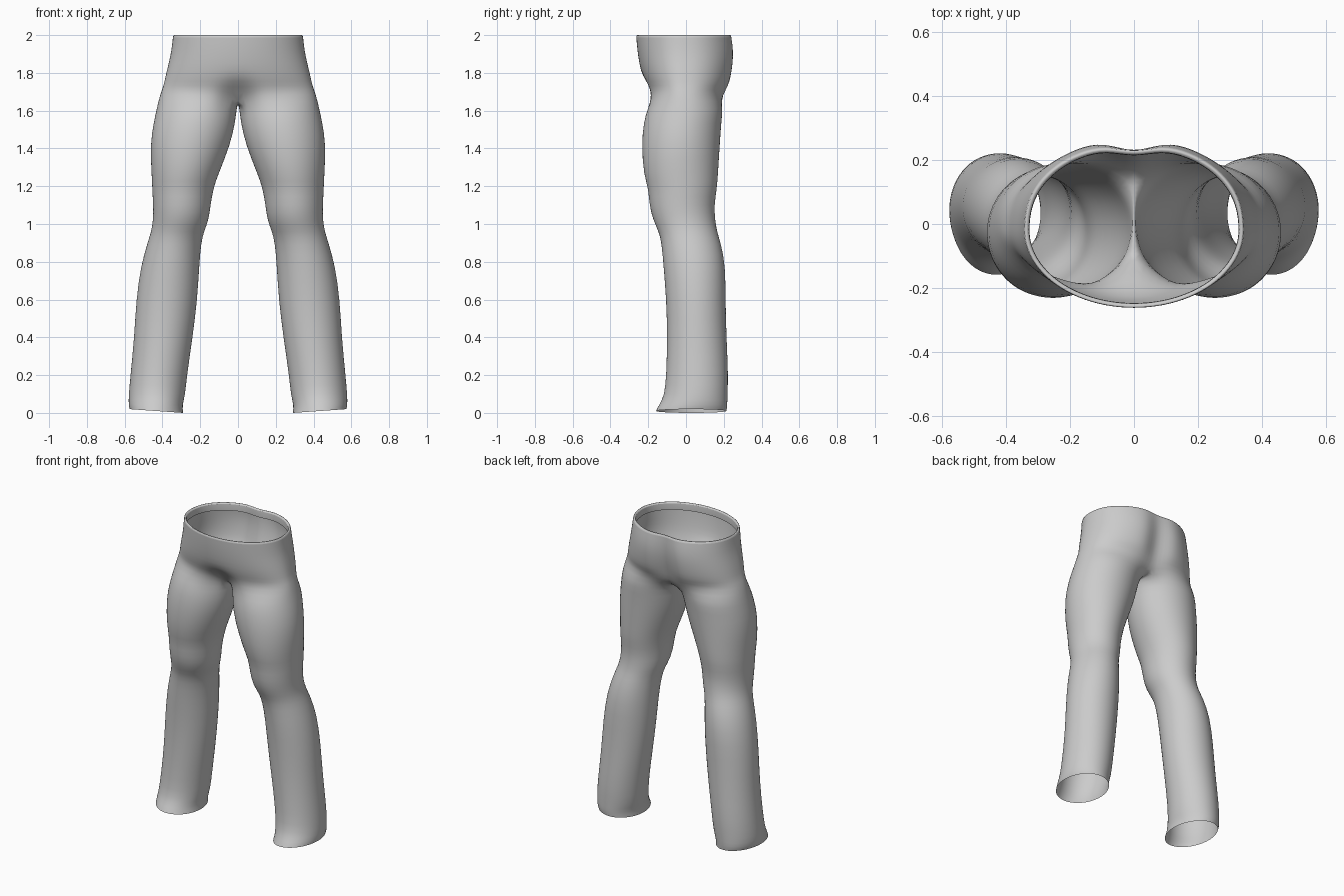
import bpy
import bmesh
from math import sin, cos, pi, exp, radians, copysign

cube = bpy.data.objects.get("Cube")
if cube:
    bpy.data.objects.remove(cube, do_unlink=True)

OUTER, INNER = 24, 8        # segments round the outside and inside of a leg
SPREAD = radians(145)       # where the outside of the leg meets the inseam

# Leg profile: height, inner x, outer x, front y, back y
LEG = [
    (0.00, .29, .575, -.16, .215), (0.04, .295, .58, -.145, .22),
    (0.09, .28, .58, -.115, .22), (0.20, .27, .57, -.105, .225),
    (0.40, .24, .55, -.10, .215), (0.60, .215, .54, -.105, .21),
    (0.78, .205, .515, -.12, .21), (0.90, .195, .48, -.13, .185),
    (0.96, .18, .46, -.145, .165), (1.02, .155, .45, -.175, .155),
    (1.10, .145, .45, -.195, .15), (1.19, .13, .455, -.20, .165),
    (1.26, .105, .458, -.225, .17), (1.42, .04, .467, -.237, .18),
    (1.54, .014, .447, -.225, .188), (1.61, .007, .432, -.205, .197),
]

# Hip profile: height, side x, front y, back y, front crease, back cleft
HIPS = [
    (1.69, .412, -.20, .21, .10, .04), (1.73, .395, -.21, .24, .03, .05),
    (1.78, .385, -.232, .255, .0, .05), (1.85, .368, -.248, .267, .0, .045),
    (1.92, .352, -.258, .27, .0, .04), (2.00, .345, -.265, .255, .0, .025),
]


def leg_ring(bm, z, x_in, x_out, y_front, y_back):
    cx, cy = (x_in + x_out) / 2, (y_front + y_back) / 2
    rx, ry = (x_out - x_in) / 2, (y_back - y_front) / 2
    angles = [-SPREAD + 2 * SPREAD * i / OUTER for i in range(OUTER + 1)]
    gap = 2 * pi - 2 * SPREAD
    angles += [SPREAD + gap * i / INNER for i in range(1, INNER)]
    hem = 0.01 if z == 0 else 0
    return [bm.verts.new((cx + rx * cos(a), cy + ry * sin(a),
                          z + hem * (1 + cos(a)))) for a in angles]


def hip_ring(bm, z, side, y_front, y_back, crease, cleft, inset=0, sag=0):
    ring = []
    mid = -0.02
    for i in range(OUTER + 1):
        t = -pi / 2 + pi * i / OUTER
        x = 0 if i in (0, OUTER) else (side - inset) * cos(t)
        depth = y_back - mid - inset if t > 0 else mid - y_front - inset
        power = 0.87 if t > 0 else 1.0
        y = mid + copysign(depth * abs(sin(t)) ** power, t)
        near = exp(-(x / 0.075) ** 2)
        y += crease * near if t < 0 else -cleft * near
        ring.append(bm.verts.new((x, y, z - sag * near)))
    return ring


def bridge(bm, low, high, closed):
    n = len(low)
    for i in range(n if closed else n - 1):
        j = (i + 1) % n
        bm.faces.new((low[i], low[j], high[j], high[i]))


# Left half of the trousers: leg tube, crotch seam, hips and waist rim
bm = bmesh.new()
rings = [leg_ring(bm, *row) for row in LEG]
hips = [hip_ring(bm, *row, sag=0.04 if k == 0 else 0)
        for k, row in enumerate(HIPS)]

# Inseam running from back to front under the crotch
front, back = hips[0][0].co, hips[0][-1].co
seam = []
for i in range(1, INNER):
    p = back.lerp(front, i / INNER)
    seam.append(bm.verts.new((0, p.y, p.z - 0.012 * sin(pi * i / INNER))))
rings.append(hips[0] + seam)

for low, high in zip(rings, rings[1:]):
    bridge(bm, low, high, True)

# Turned-in waist edge
z, side, y_front, y_back, crease, cleft = HIPS[-1]
hips.append(hip_ring(bm, z, side, y_front, y_back, crease, cleft, 0.004))
hips.append(hip_ring(bm, z, side, y_front, y_back, crease, cleft, 0.018))
hips.append(hip_ring(bm, z - 0.05, side, y_front, y_back, crease, cleft, 0.016))
for low, high in zip(hips, hips[1:]):
    bridge(bm, low, high, False)

mesh = bpy.data.meshes.new("trousers")
bm.to_mesh(mesh)
bm.free()
trousers = bpy.data.objects.new("trousers", mesh)
bpy.context.collection.objects.link(trousers)

# Mirror to the right side and smooth the cloth
mirror = trousers.modifiers.new("mirror", "MIRROR")
mirror.use_clip = True
mirror.merge_threshold = 0.002
smooth = trousers.modifiers.new("smooth", "SUBSURF")
smooth.levels = smooth.render_levels = 1

# Plain grey cloth
cloth = bpy.data.materials.new("grey cloth")
cloth.use_nodes = True
colour = (0.6, 0.6, 0.6, 1)
cloth.diffuse_color = colour
cloth.node_tree.nodes["Principled BSDF"].inputs["Base Color"].default_value = colour
mesh.materials.append(cloth)

bpy.context.view_layer.objects.active = trousers
trousers.select_set(True)
bpy.ops.object.shade_smooth_by_angle(angle=radians(60))
